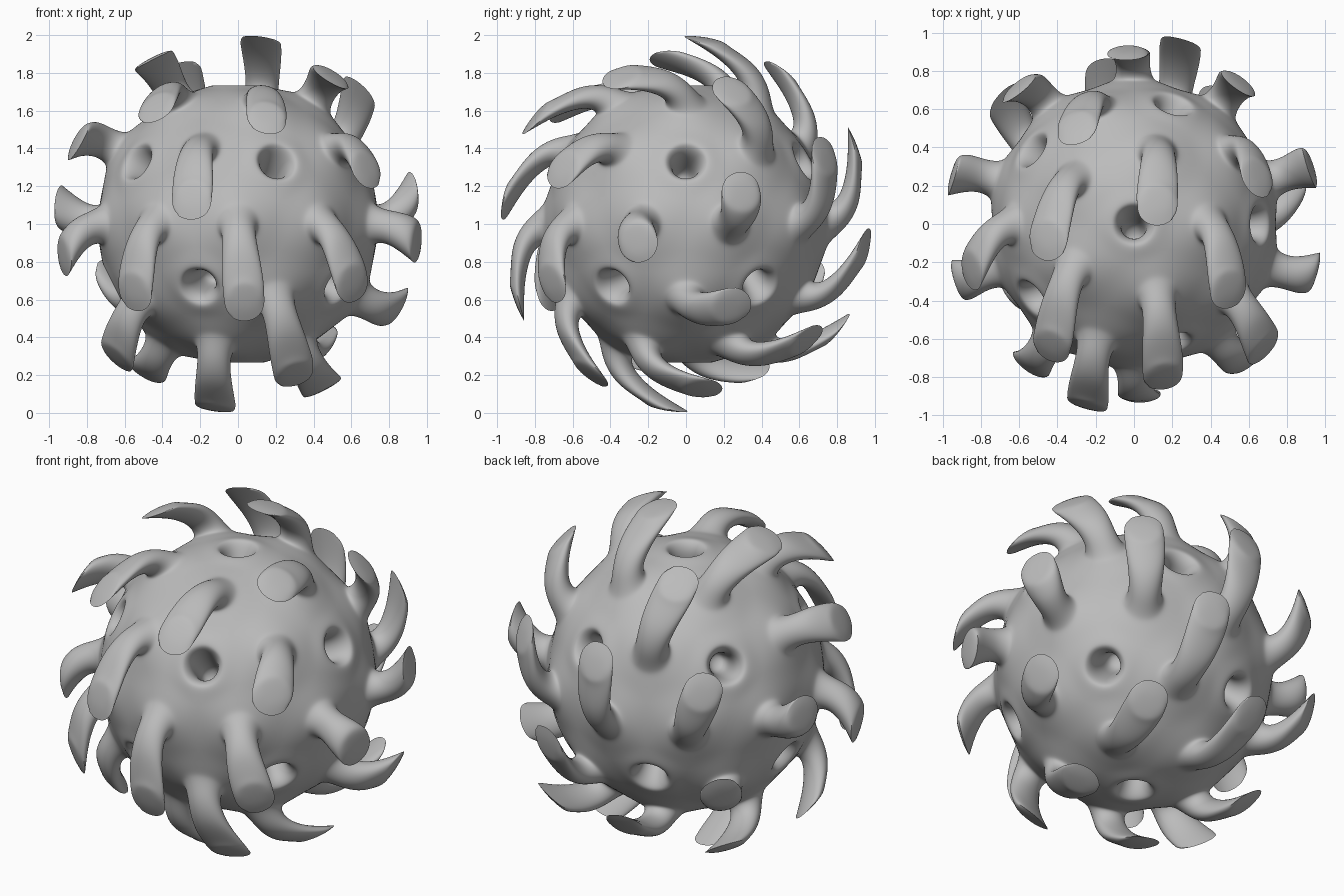
import bpy, bmesh, math
from mathutils import Matrix, Vector

if "Cube" in bpy.data.objects:
    bpy.data.objects.remove(bpy.data.objects["Cube"])

R = 0.758                                       # control radius of the ball
AXIS = Vector((1, -0.08, 0.07)).normalized()    # all arms swirl round this axis

# (distance from centre, ring radius, swirl in degrees, ring tilt in degrees)
FOOT = (0.75, 0.125, 0, 0)
ARM = [FOOT, (0.80, 0.106, 2.5, 4), (0.855, 0.108, 6.5, 13), (0.92, 0.125, 14, 19),
       (0.98, 0.138, 24.5, 18), (0.994, 0.08, 22.5, 18)]
RIM = 4                                         # ring that forms the arm's lip
PIT = [(0.735, 0.13, 0, 0), (0.68, 0.09, 0, 0), (0.58, 0.08, 3, 3), (0.46, 0.075, 8, 8)]

bm = bmesh.new()
crease = bm.edges.layers.float.new("crease_edge")

# Ball: 42 evenly spread points, each cut off into a small face
bmesh.ops.create_icosphere(bm, subdivisions=2, radius=R)
sites = [(v.co.normalized(), len(v.link_edges) == 5) for v in bm.verts]
bmesh.ops.bevel(bm, geom=bm.verts[:], offset=0.14, offset_type='OFFSET',
                segments=1, profile=0.5, affect='VERTICES')
bm.normal_update()
sites = [(n, pit, max(bm.faces, key=lambda f: f.calc_center_median().normalized().dot(n)))
         for n, pit in sites]


def grow(n, face, rings, rim):
    """Replace a face by a tube of rings along n, swirling as it goes."""
    ahead = AXIS.cross(n).normalized()
    prev = list(face.verts)
    spokes = []
    for v in prev:
        u = (v.co - n * v.co.dot(n)).normalized()
        spokes.append(u)
        v.co = (n * R + u * 0.178).normalized() * R
    bm.faces.remove(face)
    count = len(prev)
    for k, (dist, rad, deg, lean) in enumerate(rings):
        swirl = Matrix.Rotation(math.radians(deg), 3, AXIS)
        tilt = Matrix.Rotation(math.radians(lean), 3, AXIS)
        ring = [bm.verts.new(swirl @ (n * dist) + tilt @ (u * rad)) for u in spokes]
        for i in range(count):
            j = (i + 1) % count
            bm.faces.new((prev[i], prev[j], ring[j], ring[i]))
        if k == rim:
            # sharp lip on the leading half only
            for i in range(count):
                j = (i + 1) % count
                lead = (spokes[i] + spokes[j]).normalized().dot(ahead)
                e = bm.edges.get((ring[i], ring[j]))
                e[crease] = max(0.0, min(1.0, 0.45 + lead * 1.2))
                e.smooth = lead < 0.3
        prev = ring
    bm.faces.new(prev)


# Pits at the 12 main points, curved arms at the 30 points between them
for n, pit, face in sites:
    grow(n, face, PIT if pit else ARM, -1 if pit else RIM)

for f in bm.faces:
    f.smooth = True
bmesh.ops.recalc_face_normals(bm, faces=bm.faces[:])

mesh = bpy.data.meshes.new("swirl_ball")
bm.to_mesh(mesh)
bm.free()
ball = bpy.data.objects.new("swirl_ball", mesh)
bpy.context.collection.objects.link(ball)
ball.location = (0, 0, 1)

grey = bpy.data.materials.new("plain grey")
grey.diffuse_color = (0.5, 0.5, 0.5, 1)
grey.use_nodes = True
grey.node_tree.nodes["Principled BSDF"].inputs["Base Color"].default_value = grey.diffuse_color
mesh.materials.append(grey)

# Smooth the whole body
sub = ball.modifiers.new("smooth", 'SUBSURF')
sub.levels = 3
sub.render_levels = 3
